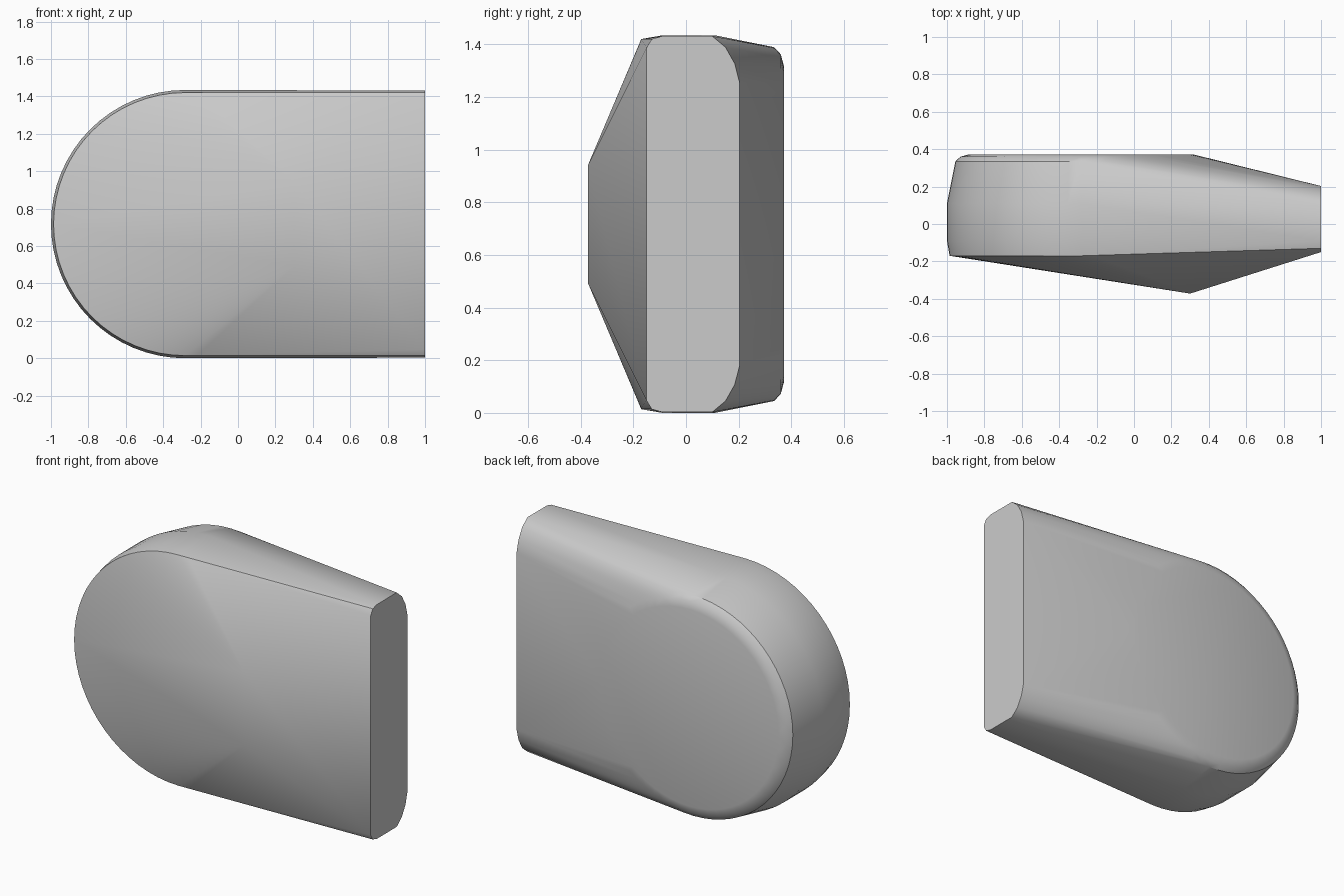
import bpy, bmesh
from math import sin, cos, tau, radians

old = bpy.data.objects.get("Cube")
if old:
    bpy.data.objects.remove(old, do_unlink=True)

CENTRE_X, CENTRE_Z = -0.283, 0.717
SEGMENTS = 64

grey = bpy.data.materials.new("plain grey")
grey.use_nodes = True
colour = (0.6, 0.6, 0.6, 1)
grey.diffuse_color = colour
grey.node_tree.nodes["Principled BSDF"].inputs["Base Color"].default_value = colour

bm = bmesh.new()


def ring(y, radius):
    """Circle facing the front, around the axis of the rounded end."""
    for i in range(SEGMENTS):
        a = tau * i / SEGMENTS
        bm.verts.new((CENTRE_X + radius * cos(a), y, CENTRE_Z + radius * sin(a)))


def mirrored(x, y, half_height):
    """Pair of points above and below the middle height."""
    for side in (-1, 1):
        bm.verts.new((x, y, CENTRE_Z + side * half_height))


# Rounded end, from front rim to the flat back disc
for y, radius in [(-0.17, 0.703), (-0.09, 0.717), (0.11, 0.717),
                  (0.335, 0.672), (0.36, 0.645), (0.372, 0.6)]:
    ring(y, radius)

# Flat end with rounded corners
for y, half in [(-0.15, 0.67), (-0.13, 0.703), (-0.09, 0.714), (0.1, 0.714),
                (0.15, 0.672), (0.185, 0.61), (0.203, 0.54)]:
    mirrored(1.0, y, half)

# Raised ridge on the front
mirrored(0.3, -0.372, 0.225)

# Stretch a skin over the sections
hull = bmesh.ops.convex_hull(bm, input=bm.verts[:])
bmesh.ops.delete(bm, geom=[v for v in bm.verts if not v.link_faces], context='VERTS')
bmesh.ops.dissolve_limit(bm, angle_limit=radians(0.3), verts=bm.verts[:], edges=bm.edges[:])
bmesh.ops.recalc_face_normals(bm, faces=bm.faces[:])

mesh = bpy.data.meshes.new("faceted_body")
bm.to_mesh(mesh)
bm.free()
mesh.materials.append(grey)
body = bpy.data.objects.new("faceted_body", mesh)
bpy.context.collection.objects.link(body)

bpy.ops.object.select_all(action='DESELECT')
body.select_set(True)
bpy.context.view_layer.objects.active = body
bpy.ops.object.shade_smooth_by_angle(angle=radians(30))
